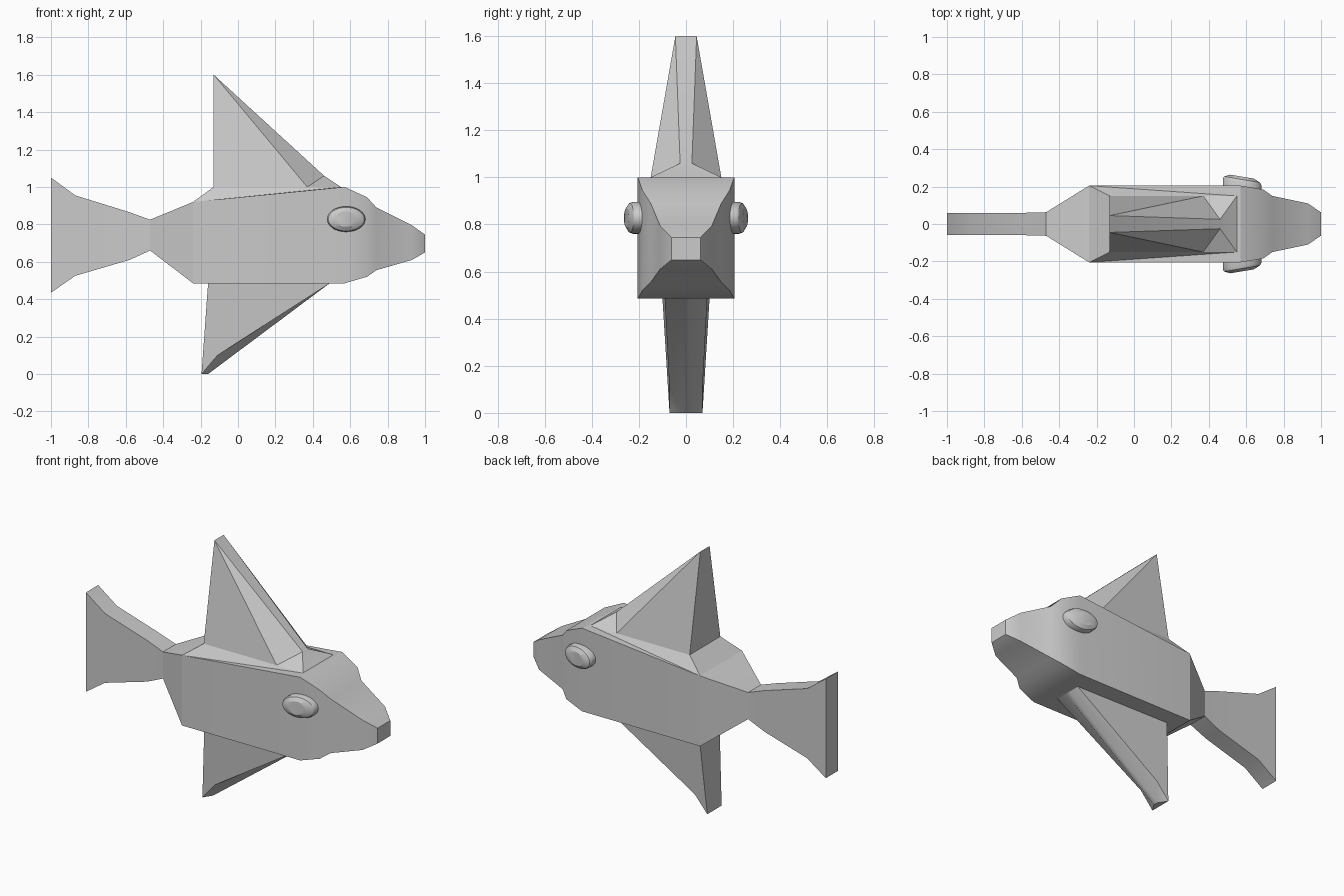
import bpy, bmesh, math

cube = bpy.data.objects.get("Cube")
if cube:
    bpy.data.objects.remove(cube)

grey = bpy.data.materials.new("plain grey")
grey.use_nodes = True
tone = (0.6, 0.6, 0.6, 1)
grey.diffuse_color = tone
grey.node_tree.nodes["Principled BSDF"].inputs["Base Color"].default_value = tone


def finish(name, bm, angle=30):
    bmesh.ops.recalc_face_normals(bm, faces=bm.faces)
    mesh = bpy.data.meshes.new(name)
    bm.to_mesh(mesh)
    bm.free()
    obj = bpy.data.objects.new(name, mesh)
    bpy.context.collection.objects.link(obj)
    mesh.materials.append(grey)
    bpy.ops.object.select_all(action="DESELECT")
    obj.select_set(True)
    bpy.context.view_layer.objects.active = obj
    bpy.ops.object.shade_smooth_by_angle(angle=math.radians(angle))
    return obj


def two_sided(name, half, sides, rim):
    """Mirror one flank across y = 0 and join both along the rim."""
    bm = bmesh.new()
    left = [bm.verts.new(p) for p in half]
    right = [bm.verts.new((x, -y, z)) for x, y, z in half]
    for face in sides:
        bm.faces.new([left[i] for i in face])
        bm.faces.new([right[i] for i in face])
    for a, b in zip(rim, rim[1:] + rim[:1]):
        bm.faces.new((left[a], left[b], right[b], right[a]))
    return finish(name, bm)


# Body and tail: rectangular sections (x, bottom, top, half width)
sections = [
    (-1.0, 0.435, 1.05, 0.06), (-0.87, 0.525, 0.955, 0.06),
    (-0.58, 0.61, 0.865, 0.06), (-0.47, 0.66, 0.825, 0.063),
    (-0.24, 0.485, 0.92, 0.205), (0.57, 0.485, 1.0, 0.205),
    (0.69, 0.52, 0.945, 0.185), (0.74, 0.555, 0.89, 0.15),
    (0.93, 0.61, 0.795, 0.11), (1.0, 0.65, 0.745, 0.062),
]
n = len(sections)
flank = [(x, w, lo) for x, lo, hi, w in sections] + [(x, w, hi) for x, lo, hi, w in sections]
two_sided("body", flank,
          [(i, i + 1, n + i + 1, n + i) for i in range(n - 1)],
          list(range(n)) + list(range(2 * n - 1, n - 1, -1)))

# Raised back under the upper fin
two_sided("raised_back",
          [(-0.24, 0.205, 0.92), (0.57, 0.205, 1.0), (0.55, 0.15, 1.0), (-0.13, 0.15, 1.0)],
          [(0, 1, 2), (0, 2, 3)], [0, 1, 2, 3])

# Upper fin
two_sided("upper_fin",
          [(-0.13, 0.15, 1.0), (-0.13, 0.045, 1.6), (0.37, 0.15, 1.0),
           (0.55, 0.15, 1.0), (0.46, 0.025, 1.06)],
          [(0, 1, 2), (2, 1, 4), (2, 4, 3)], [0, 1, 4, 3, 2])

# Lower fin
two_sided("lower_fin",
          [(-0.16, 0.1, 0.485), (-0.195, 0.07, 0), (-0.16, 0.015, 0),
           (-0.11, 0.07, 0.1), (0.49, 0.09, 0.485), (0.49, 0.015, 0.485)],
          [(0, 1, 3, 4), (1, 2, 3), (3, 2, 5, 4)], [0, 1, 2, 5, 4])


# Eyes: oval discs with a bevelled cap, leaning towards the nose
def eye(name, side):
    bm = bmesh.new()
    count = 32
    rings = []
    for scale, y in [(1, 0.18), (1, 0.225), (0.93, 0.238), (0.6, 0.253)]:
        ring = []
        for k in range(count):
            a = math.tau * k / count
            dx = 0.103 * scale * math.cos(a)
            ring.append(bm.verts.new((0.578 + dx, side * (y - 0.17 * dx),
                                      0.828 + 0.068 * scale * math.sin(a))))
        rings.append(ring)
    for r, s in zip(rings, rings[1:]):
        for k in range(count):
            j = (k + 1) % count
            bm.faces.new((r[k], r[j], s[j], s[k]))
    bm.faces.new(rings[0])
    bm.faces.new(rings[-1])
    finish(name, bm)


eye("left_eye", 1)
eye("right_eye", -1)
